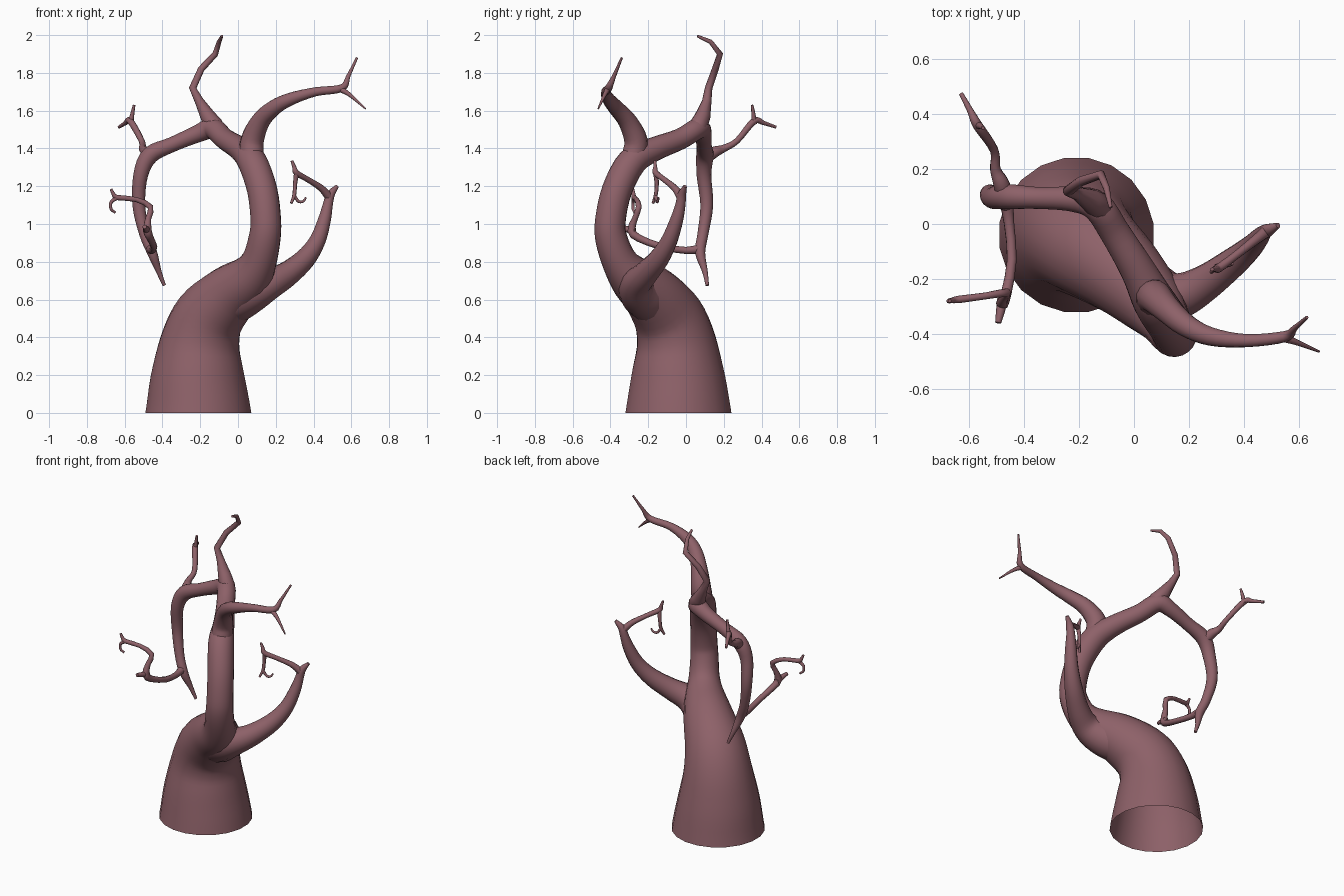
import bpy, bmesh, math
from mathutils import Vector

bark = bpy.data.materials.new("dusty red bark")
bark.diffuse_color = (0.27, 0.12, 0.14, 1)


def spline(pts, steps):
    """Catmull-Rom through (x, y, z, radius) points."""
    P = [Vector(p) for p in pts]
    P = [P[0] * 2 - P[1]] + P + [P[-1] * 2 - P[-2]]
    out = []
    for i in range(1, len(P) - 2):
        a, b, c, d = P[i - 1:i + 3]
        for k in range(steps):
            t = k / steps
            out.append(0.5 * (2 * b + (c - a) * t + (2 * a - 5 * b + 4 * c - d) * t * t
                              + (3 * b - a - 3 * c + d) * t ** 3))
    return out + [P[-2]]


def limb(name, pts, sides=12, steps=4):
    """Tapering tube swept along a smooth path, open at its root, closed at its tip."""
    path = spline(pts, steps)
    pos = [p.to_3d() for p in path]
    bm = bmesh.new()
    rings, n, last = [], None, None
    for i, p in enumerate(pos):
        t = (pos[min(i + 1, len(pos) - 1)] - pos[max(i - 1, 0)]).normalized()
        if i == 0 and p.z == 0:
            t = Vector((0, 0, 1))            # level cut at the ground
        if n is None:
            n = t.orthogonal().normalized()
        else:
            n = last.rotation_difference(t) @ n
            n = (n - t * n.dot(t)).normalized()
        last, b, r = t, t.cross(n), max(path[i].w, 0.004)
        rings.append([bm.verts.new(p + (n * math.cos(a) + b * math.sin(a)) * r)
                      for a in (math.tau * k / sides for k in range(sides))])
    for lo, hi in zip(rings, rings[1:]):
        for k in range(sides):
            j = (k + 1) % sides
            bm.faces.new((lo[k], lo[j], hi[j], hi[k]))
    bm.faces.new(rings[-1])
    for f in bm.faces:
        f.smooth = len(f.verts) == 4
    me = bpy.data.meshes.new(name)
    bm.to_mesh(me)
    bm.free()
    me.materials.append(bark)
    ob = bpy.data.objects.new(name, me)
    bpy.context.collection.objects.link(ob)
    return ob


# trunk, leaning forward, then arching back and hanging down on the left
limb("trunk_and_hanging_bough", [
    (-.21, -.04, 0, .284), (-.213, -.042, .19, .252), (-.2, -.052, .37, .213),
    (-.15, -.095, .51, .187), (-.045, -.18, .625, .157), (.055, -.28, .71, .125),
    (.11, -.35, .80, .095), (.14, -.395, .92, .085), (.147, -.4, 1.02, .081),
    (.128, -.365, 1.18, .08), (.075, -.285, 1.33, .078), (.015, -.17, 1.395, .064),
    (-.07, -.03, 1.45, .056), (-.135, .065, 1.505, .056), (-.22, .09, 1.475, .046),
    (-.35, .095, 1.42, .04), (-.465, .1, 1.365, .046), (-.515, .095, 1.26, .039),
    (-.525, .11, 1.1, .034), (-.495, .09, .95, .029), (-.455, .075, .85, .027),
    (-.42, .1, .75, .015), (-.39, .113, .675, .009)], sides=20)

# high right bough with forked tip, its root hidden inside the trunk
limb("right_bough", [
    (.10, -.32, 1.24, .04), (.075, -.28, 1.35, .062), (.075, -.265, 1.44, .062),
    (.12, -.31, 1.545, .05), (.19, -.37, 1.615, .042), (.28, -.41, 1.662, .034),
    (.41, -.425, 1.70, .024), (.55, -.41, 1.72, .02), (.585, -.38, 1.785, .011),
    (.63, -.34, 1.88, .006)], 14)
limb("right_bough_twig", [(.53, -.41, 1.72, .018), (.59, -.43, 1.685, .011),
                          (.675, -.465, 1.61, .004)], 8)

# crooked top branch, with straight segments
limb("top_branch", [
    (-.10, .03, 1.47, .03), (-.125, .065, 1.52, .05), (-.16, .088, 1.57, .042),
    (-.205, .11, 1.65, .025), (-.24, .12, 1.72, .02), (-.195, .155, 1.82, .018),
    (-.12, .18, 1.9, .016), (-.1, .13, 1.965, .012), (-.085, .06, 1.995, .007)], 10, 1)

# back left branch with forked tip
limb("back_branch", [
    (-.465, .09, 1.34, .034), (-.485, .15, 1.38, .03), (-.505, .2, 1.4, .02),
    (-.51, .27, 1.44, .016), (-.57, .36, 1.545, .018), (-.595, .41, 1.535, .012),
    (-.63, .475, 1.513, .008)], 10)
limb("back_branch_twig", [(-.57, .36, 1.53, .016), (-.56, .357, 1.58, .011),
                          (-.55, .35, 1.63, .007)], 8)

# zigzag twig low on the left
limb("low_left_branch", [
    (-.465, .08, .87, .026), (-.455, 0, .86, .019), (-.445, -.13, .88, .018),
    (-.465, -.25, .925, .02), (-.48, -.29, .965, .023), (-.475, -.27, 1.03, .016),
    (-.463, -.25, 1.09, .016), (-.54, -.262, 1.13, .013), (-.64, -.275, 1.14, .014),
    (-.66, -.278, 1.16, .01), (-.672, -.28, 1.185, .007)], 10, 2)
limb("low_left_stub", [(-.478, -.27, .96, .02), (-.487, -.32, .975, .016),
                       (-.495, -.36, .985, .011)], 8)
limb("low_left_hook", [(-.64, -.275, 1.14, .012), (-.672, -.28, 1.115, .009),
                       (-.672, -.28, 1.08, .008), (-.65, -.272, 1.06, .006)], 8)

# low right bough curving up, its root hidden inside the trunk
limb("low_right_bough", [
    (-.10, -.13, .55, .10), (.0, -.205, .6, .116), (.09, -.255, .645, .103),
    (.17, -.26, .685, .083), (.26, -.215, .735, .067), (.355, -.145, .815, .055),
    (.42, -.09, .91, .044), (.457, -.05, 1.02, .035), (.475, -.03, 1.1, .027),
    (.49, -.022, 1.155, .023), (.525, -.005, 1.2, .01)], 14)
limb("low_right_branch", [
    (.485, -.025, 1.14, .023), (.44, -.06, 1.19, .018), (.37, -.115, 1.235, .015),
    (.31, -.16, 1.27, .016), (.298, -.163, 1.3, .011), (.285, -.165, 1.335, .007)], 10)
limb("low_right_drop", [(.31, -.16, 1.27, .014), (.302, -.155, 1.21, .011),
                        (.298, -.16, 1.155, .01), (.282, -.175, 1.11, .007)], 8)
limb("low_right_hook", [(.298, -.16, 1.15, .009), (.32, -.155, 1.12, .008),
                        (.345, -.15, 1.12, .007), (.36, -.145, 1.14, .005)], 8)
